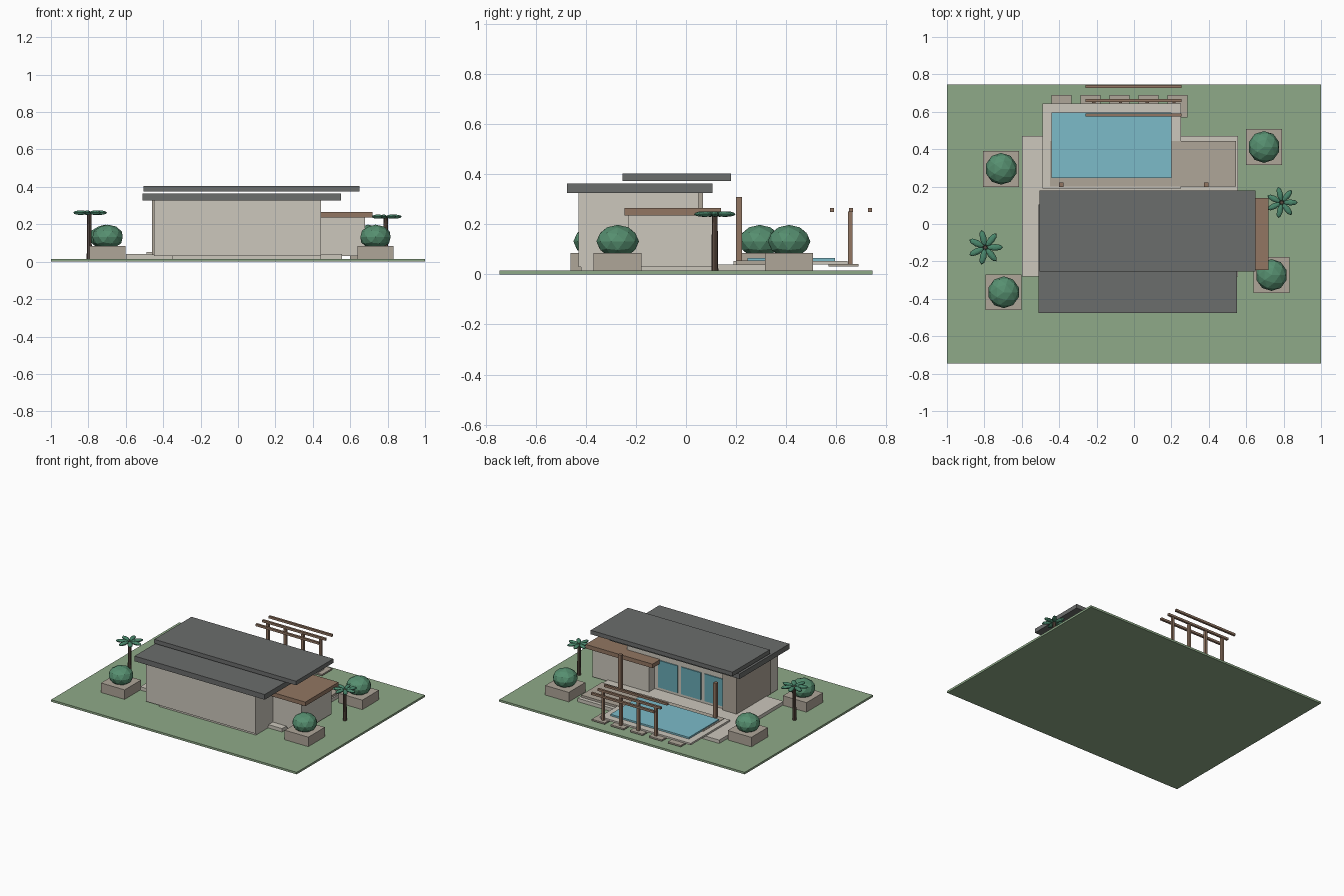
import bpy
import math
from mathutils import Matrix, Vector
import bmesh

cube = bpy.data.objects.get("Cube")
if cube:
    bpy.data.objects.remove(cube, do_unlink=True)


def linear(c):
    c /= 255
    return c / 12.92 if c <= 0.04 else ((c + 0.055) / 1.055) ** 2.4


def material(name, r, g, b):
    mat = bpy.data.materials.new(name)
    mat.use_nodes = True
    color = (linear(r), linear(g), linear(b), 1)
    mat.diffuse_color = color
    mat.node_tree.nodes["Principled BSDF"].inputs["Base Color"].default_value = color
    return mat


LAWN = material("lawn_green", 143, 170, 136)
CREAM = material("cream_plaster", 204, 199, 188)
STONE = material("tan_stone", 175, 166, 153)
ROOF = material("roof_grey", 107, 109, 108)
WOOD = material("warm_wood", 146, 118, 98)
TRUNK = material("trunk_brown", 92, 76, 66)
BUSH = material("bush_green", 86, 143, 112)
PALM = material("palm_green", 74, 135, 108)
WATER = material("pool_blue", 124, 187, 201)
GLASS = material("window_blue", 104, 170, 182)


def finish(name, bm, mat):
    mesh = bpy.data.meshes.new(name)
    bm.to_mesh(mesh)
    bm.free()
    mesh.materials.append(mat)
    obj = bpy.data.objects.new(name, mesh)
    bpy.context.collection.objects.link(obj)


def box(name, xs, ys, zs, mat):
    """Box spanning the given ranges."""
    spans = (xs, ys, zs)
    center = Vector([(a + b) / 2 for a, b in spans])
    size = [b - a for a, b in spans]
    bm = bmesh.new()
    bmesh.ops.create_cube(bm, size=1, matrix=Matrix.Translation(center) @ Matrix.Diagonal((*size, 1)))
    finish(name, bm, mat)


def around(c, half):
    return (c - half, c + half)


# Ground, paving and pool
box("lawn", (-1, 1), (-0.745, 0.745), (0, 0.015), LAWN)
box("terrace", (-0.6, 0.555), (-0.28, 0.47), (0.015, 0.04), CREAM)
box("foundation", (-0.35, 0.44), (-0.42, -0.28), (0.015, 0.03), CREAM)
box("pool_surround", (-0.49, 0.25), (0.19, 0.645), (0.04, 0.053), CREAM)
box("stone_deck", (-0.45, 0.545), (0.2, 0.443), (0.04, 0.056), STONE)
box("pool_water", (-0.44, 0.2), (0.245, 0.595), (0.05, 0.065), WATER)
for i in range(5):
    box("stepping_stone", around(-0.388 + i * 0.155, 0.053), (0.57, 0.69), (0.031, 0.042), STONE)

# House volumes
box("main_house", (-0.45, 0.445), (-0.43, 0.05), (0.03, 0.326), CREAM)
box("stone_end_wall", (-0.46, -0.345), (-0.33, 0.068), (0.035, 0.326), STONE)
box("side_wing", (0.22, 0.68), (-0.23, 0.118), (0.03, 0.236), CREAM)
for i in range(4):
    box("window", around(-0.27 + i * 0.19, 0.08), (0.048, 0.057), (0.06, 0.26), GLASS)

# Roofs
box("lower_roof", (-0.51, 0.55), (-0.475, 0.105), (0.326, 0.364), ROOF)
box("upper_roof", (-0.505, 0.65), (-0.253, 0.18), (0.374, 0.404), ROOF)
box("wing_roof", (0.175, 0.72), (-0.245, 0.14), (0.236, 0.266), WOOD)

# Terrace posts and garden pergola
for x in (-0.39, 0.385):
    box("terrace_post", around(x, 0.012), around(0.211, 0.012), (0.05, 0.31), WOOD)
for i in range(4):
    box("pergola_post", around(-0.215 + i * 0.143, 0.009), around(0.656, 0.009), (0.04, 0.252), WOOD)
for y in (0.584, 0.66, 0.735):
    box("pergola_beam", (-0.26, 0.255), around(y, 0.008), (0.25, 0.266), WOOD)

# Planters with faceted bushes
for x, y in ((-0.71, 0.295), (0.695, 0.412), (-0.697, -0.365), (0.735, -0.273)):
    box("planter", around(x, 0.096), around(y, 0.096), (0.015, 0.085), STONE)
    bm = bmesh.new()
    place = Matrix.Translation((x, y, 0.132)) @ Matrix.Diagonal((0.085, 0.085, 0.066, 1))
    bmesh.ops.create_icosphere(bm, subdivisions=2, radius=1, matrix=place)
    finish("bush", bm, BUSH)


# Palms: a slim trunk under a ring of flattened leaves
def palm(x, y, height, reach):
    bm = bmesh.new()
    bmesh.ops.create_cone(bm, cap_ends=True, segments=8, radius1=0.014, radius2=0.011,
                          depth=height - 0.015,
                          matrix=Matrix.Translation((x, y, (height + 0.015) / 2)))
    finish("palm_trunk", bm, TRUNK)
    bm = bmesh.new()
    for i in range(7):
        place = (Matrix.Translation((x, y, height))
                 @ Matrix.Rotation(math.tau * i / 7, 4, "Z")
                 @ Matrix.Translation((reach * 0.54, 0, 0))
                 @ Matrix.Diagonal((reach * 0.46, reach * 0.19, reach * 0.13, 1)))
        bmesh.ops.create_uvsphere(bm, u_segments=8, v_segments=6, radius=1, matrix=place)
    finish("palm_leaves", bm, PALM)


palm(-0.795, -0.125, 0.262, 0.095)
palm(0.79, 0.115, 0.241, 0.085)
